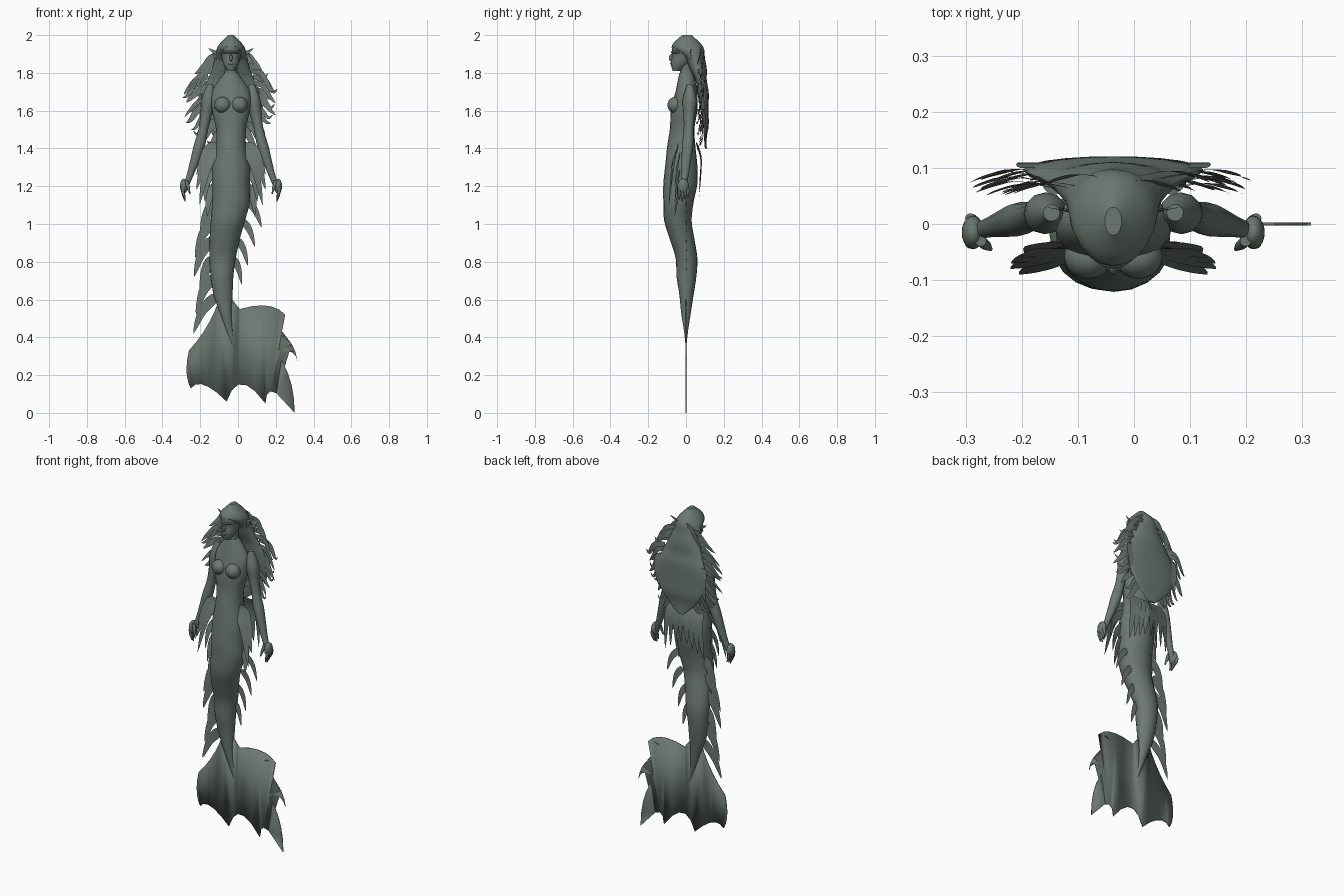
import bpy, bmesh, math, random
from mathutils import Vector

random.seed(4)
if "Cube" in bpy.data.objects:
    bpy.data.objects.remove(bpy.data.objects["Cube"])

CENTRE = -0.037  # centre line of the upper body
parts = []

skin = bpy.data.materials.new("grey_green")
skin.use_nodes = True
skin.diffuse_color = (0.15, 0.19, 0.165, 1)
skin.node_tree.nodes["Principled BSDF"].inputs["Base Color"].default_value = skin.diffuse_color


def finish(name, bm):
    bmesh.ops.recalc_face_normals(bm, faces=bm.faces)
    mesh = bpy.data.meshes.new(name)
    bm.to_mesh(mesh)
    bm.free()
    mesh.materials.append(skin)
    obj = bpy.data.objects.new(name, mesh)
    bpy.context.collection.objects.link(obj)
    parts.append(obj)
    return obj


def smooth_path(rows, steps=4):
    """Catmull-Rom curve through points with any number of values."""
    rows = [Vector(row) for row in rows]
    padded = [rows[0], *rows, rows[-1]]
    curve = []
    for before, start, end, after in zip(padded, padded[1:], padded[2:], padded[3:]):
        for step in range(steps):
            t = step / steps
            leave, arrive = (end - before) / 2, (after - start) / 2
            bend = 3 * (end - start) - 2 * leave - arrive
            twist = 2 * (start - end) + leave + arrive
            curve.append(start + t * (leave + t * (bend + t * twist)))
    return curve + [rows[-1]]


def loft(name, top, bottom, path, widths, fronts, backs, sides=20):
    """Evenly spaced level ovals from top to bottom; path gives x at each height."""
    last = len(widths) - 1
    heights = [top + (bottom - top) * i / last for i in range(last + 1)]
    rows = [(z, path(z), *oval) for z, oval in zip(heights, zip(widths, fronts, backs))]
    bm = bmesh.new()
    rings = []
    for z, x, width, front, back in smooth_path(rows):
        depth = max((back - front) / 2, 0.001)
        width = max(width, 0.001)
        angles = [math.tau * k / sides for k in range(sides)]
        rings.append([bm.verts.new((x + width * math.cos(a), (front + back) / 2 + depth * math.sin(a), z))
                      for a in angles])
    for upper, lower in zip(rings, rings[1:]):
        for k in range(sides):
            bm.faces.new((upper[k - 1], upper[k], lower[k], lower[k - 1]))
    bm.faces.new(rings[0])
    bm.faces.new(rings[-1])
    return finish(name, bm)


def limb(name, top, bottom, path, depth_path, widths):
    """Round loft whose depth follows its own path, both given by the share of the way down."""
    last = len(widths) - 1
    middles = [depth_path(i / last) for i in range(last + 1)]
    loft(name, top, bottom, lambda z: path((top - z) / (top - bottom)), widths,
         [m - w for m, w in zip(middles, widths)], [m + w for m, w in zip(middles, widths)], sides=12)


def ribbons(name, leaves, normal=(0, 1, 0)):
    """Flat leaves tapering to a tip; each is a list of path points and a width."""
    bm = bmesh.new()
    for points, width in leaves:
        path = smooth_path(points)
        last = len(path) - 1
        previous = None
        for i, point in enumerate(path):
            t = i / last
            tangent = path[min(i + 1, last)] - path[max(i - 1, 0)]
            side = tangent.cross(Vector(normal)).normalized()
            side *= width / 2 * min(0.6 + 2 * t, 1) * (1 - t * t) + 0.0004
            pair = [bm.verts.new(point - side), bm.verts.new(point + side)]
            if previous:
                bm.faces.new((previous[0], previous[1], pair[1], pair[0]))
            previous = pair
    return finish(name, bm)


def ball(name, location, size):
    bm = bmesh.new()
    bmesh.ops.create_uvsphere(bm, u_segments=20, v_segments=12, radius=1)
    bmesh.ops.scale(bm, vec=size, verts=bm.verts)
    bmesh.ops.translate(bm, vec=location, verts=bm.verts)
    return finish(name, bm)


def sway(z):
    """Sideways curve of the tail below the hips."""
    t = max(0, (1.1 - z) / 0.77)
    return CENTRE - 0.05 * math.sin(math.pi * t) + 0.02 * t ** 3


def middle(z):
    return CENTRE


# Neck, torso and tail in one flowing body
loft("body", 1.8, 0.33, sway,
     (.035, .1, .1, .08, .08, .1, .1, .1, .09, .08, .07, .06, .05, .03, .015, 0),
     (-.035, -.055, -.08, -.085, -.1, -.11, -.12, -.12, -.115, -.085, -.055, -.05, -.035, -.025, -.01, 0),
     (.04, .06, .06, .045, .05, .06, .06, .04, .03, .045, .06, .055, .04, .025, .01, 0))
limb("neck", 1.87, 1.74, middle, lambda t: .005 * t, (.034, .032, .036, .045))

# Head with face details
loft("head", 1.99, 1.81, middle, (.015, .05, .055, .05, .04, .02),
     (-.02, -.07, -.075, -.075, -.08, -.07), (.02, .07, .07, .06, .02, -.03))
ball("nose", (CENTRE, -.076, 1.88), (.008, .015, .02))
ball("lips", (CENTRE, -.076, 1.85), (.014, .008, .007))
ball("brow_band", (CENTRE, 0, 1.91), (.058, .08, .02))

# Hair: full cap flowing into a thin curtain down the back
loft("hair", 2, 1.4, middle, (.015, .07, .085, .1, .125, .15, .16, .155, .13, .085, .02),
     (-.02, -.075, -.01, .02, .05, .06, .07, .08, .09, .095, .1),
     (.03, .09, .1, .11, .11, .12, .12, .12, .12, .11, .11))
ends = []
for k in range(-5, 6):
    x = CENTRE + .03 * k
    low = 1.4 + .02 * abs(k) + random.uniform(0, .03)
    ends.append(([(x, .1, low + .2), (x, .11, low + .1), (x - .01, .1, low)], .05))
ribbons("hair_ends", ends)

for label, s in (("left", 1), ("right", -1)):
    def at(distance):
        return CENTRE + s * distance

    ball(label + "_breast", (at(.045), -.058, 1.63), (.043, .04, .043))

    # Arm, palm, fingers and thumb
    limb(label + "_arm", 1.74, 1.17, lambda t: at(.11 + .05 * t + .09 * t * t),
         lambda t: .02 - .035 * t * t, (.015, .037, .03, .026, .03, .025, .018, .014))
    ball(label + "_palm", (at(.25), -.015, 1.2), (.02, .03, .04))
    for k, finger in enumerate(("index", "middle", "ring", "little")):
        limb(f"{label}_{finger}_finger", 1.19, 1.12 + .01 * abs(k - 1), lambda t: at(.255 - .012 * t * t),
             lambda t: .015 * k - .035, (.009, .008, .003))
    limb(label + "_thumb", 1.23, 1.16, lambda t: at(.236 - .018 * t), lambda t: -.03 - .015 * t, (.01, .009, .003))

    # Pointed ear fins
    ribbons(label + "_ear_fin", [([(at(.045), 0, 1.88), (at(reach * .6), .02, rise), (at(reach), .03, rise + .03)], .03)
                                 for reach, rise in ((.12, 1.9), (.1, 1.87))])

    # Ragged hip fins, fanned from the waist and trailing below it
    fan = []
    for k in range(4):
        reach, depth, z = .165 + .02 * math.sin(k), -.06 - .01 * k, 1.34 - .08 * k
        fan.append(([(at(.075), -.045, 1.41), (at(reach * .75), depth * .8, z * .4 + .86), (at(reach), depth, z)], .06))
    for k in range(3):
        reach, z = .15 - .012 * k, 1.2 - .08 * k
        fan.append(([(at(.085), -.035, z + .17), (at(reach - .01), -.045, z + .1), (at(reach), -.06, z)], .05))
    ribbons(label + "_hip_fin", fan, (-s * .3, 1, 0))

    # Leaves lying over the back of the hips
    ribbons(label + "_back_hip_fin", [
        ([(at(reach), .055, 1.43), (at(reach * 1.2), .08, 1.34), (at(reach * 1.4), .07, 1.22 - reach * .8)], .055)
        for reach in (.015, .04, .065, .09)], (s * .2, 1, 0))

    # Wavy hair locks around the outer edge
    locks = []
    for k in range(15):
        z, depth, drop = 1.93 - .03 * k, random.uniform(.06, .09), random.uniform(.05, .1)
        reach = .11 + .13 * math.sin(math.pi * (k + 1) / 16) + random.uniform(-.02, .02)
        curl = random.uniform(-.04, .02)
        locks.append(([(at(reach - .13), depth, z), (at(reach - .07), depth + .01, z - .015),
                       (at(reach - .025), depth, z - drop), (at(reach), depth - .01, z - drop + curl)],
                      random.uniform(.025, .045)))
    ribbons(label + "_hair_locks", locks)

    # Fins down the tail, longer and more numerous on the right
    fins = []
    for k in range(4 if s > 0 else 6):
        z = 1.12 - .1 * k
        root = sway(z) + s * (.1 * z - .025)
        tip = root + .075 - .01 * k if s > 0 else -.22 + .02 * math.cos(2 * k)
        drop = .14 if s > 0 else .2
        fins.append(([(root, 0, z), (root * .4 + tip * .6, .004, z - drop * .4), (tip, 0, z - drop)],
                     .04 if s > 0 else .06))
    ribbons(label + "_tail_side_fins", fins)

# Broad ragged tail fin: points joined by curves, each with a bend towards the next
rim = [(-.1, .6), (-.26, .33), (-.25, .13), (-.06, .06), (.145, .05), (.3, 0), (.2, .32),
       (.315, .275), (.17, .46), (.25, .52), (.01, .55), (-.03, .6)]
bends = [(-.15, .45), (-.29, .2), (-.2, .2), (0, .25), (.15, .2), (.3, .2), (.3, .35),
         (.3, .4), (.15, .55), (.18, .6), (0, .56)]
outline = []
for start, bend, end in zip(rim, bends, rim[1:]):
    for step in range(5):
        t = step / 5
        outline.append(Vector(start).lerp(bend, t).lerp(Vector(bend).lerp(end, t), t))
bm = bmesh.new()
sheet = bm.faces.new([bm.verts.new((p.x, 0, p.y)) for p in outline + [Vector(rim[-1])]])
bmesh.ops.triangulate(bm, faces=[sheet])
tail_fin = finish("tail_fin", bm)
thickness = tail_fin.modifiers.new("thickness", "SOLIDIFY")
thickness.thickness = 0.005
thickness.offset = 0

# Smooth shading, sharp edges kept
bpy.ops.object.select_all(action="DESELECT")
for obj in parts:
    obj.select_set(True)
bpy.context.view_layer.objects.active = parts[0]
bpy.ops.object.shade_smooth_by_angle(angle=math.radians(40))
